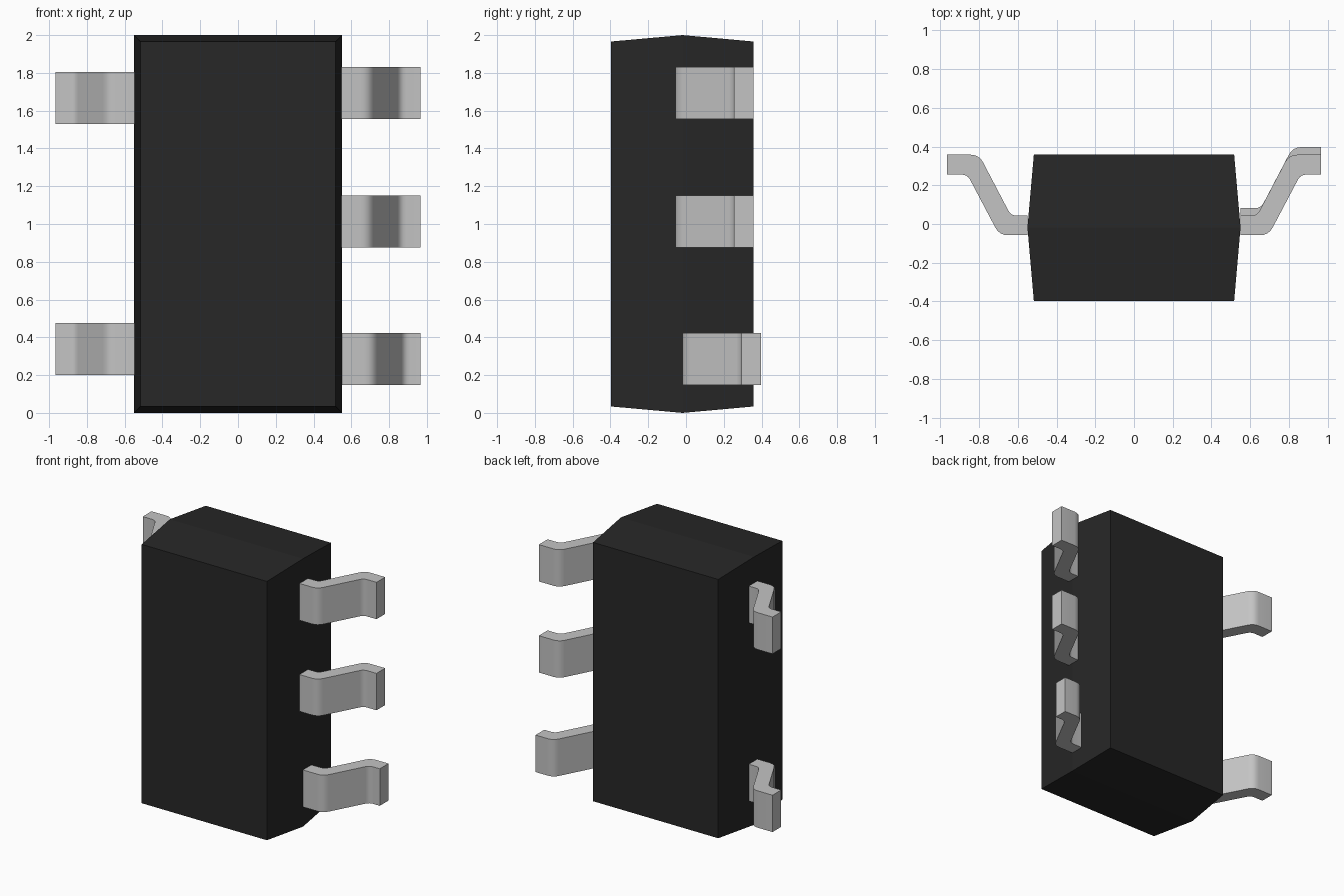
import bpy, bmesh
from mathutils import Vector

cube = bpy.data.objects.get("Cube")
if cube:
    bpy.data.objects.remove(cube, do_unlink=True)


def material(name, rgb, roughness):
    mat = bpy.data.materials.new(name)
    mat.use_nodes = True
    mat.diffuse_color = (*rgb, 1)
    bsdf = mat.node_tree.nodes["Principled BSDF"]
    bsdf.inputs["Base Color"].default_value = (*rgb, 1)
    bsdf.inputs["Roughness"].default_value = roughness
    return mat


black = material("black plastic", (0.02, 0.02, 0.02), 0.6)
silver = material("silver metal", (0.55, 0.55, 0.55), 0.5)


def add_object(name, bm, mat):
    bmesh.ops.recalc_face_normals(bm, faces=bm.faces[:])
    mesh = bpy.data.meshes.new(name)
    bm.to_mesh(mesh)
    bm.free()
    mesh.materials.append(mat)
    obj = bpy.data.objects.new(name, mesh)
    bpy.context.collection.objects.link(obj)
    return obj


# Moulded body: three rectangular sections along y, widest at the seam
def build_body():
    bm = bmesh.new()
    rings = []
    for y, half_x, half_z in ((-0.397, 0.517, 0.966), (-0.018, 0.55, 1.0), (0.358, 0.517, 0.966)):
        rings.append([bm.verts.new((sx * half_x, y, 1 + sz * half_z))
                      for sx, sz in ((-1, -1), (1, -1), (1, 1), (-1, 1))])
    for a, b in zip(rings, rings[1:]):
        for i in range(4):
            j = (i + 1) % 4
            bm.faces.new((a[i], a[j], b[j], b[i]))
    bm.faces.new(rings[0])
    bm.faces.new(rings[-1])
    add_object("body", bm, black)


# Round one profile corner with a short quadratic arc
def rounded(prev, corner, nxt, size, steps=4):
    a = corner + (prev - corner).normalized() * size
    b = corner + (nxt - corner).normalized() * size
    return [a * (1 - t) ** 2 + corner * 2 * t * (1 - t) + b * t * t
            for t in (i / steps for i in range(steps + 1))]


# Gull-wing lead outline in x, y with the bend size of each corner
LEAD = ((0.549, -0.058, 0), (0.695, -0.058, 0.045), (0.86, 0.255, 0.03), (0.965, 0.255, 0),
        (0.965, 0.358, 0), (0.80, 0.358, 0.045), (0.635, 0.043, 0.03), (0.549, 0.043, 0))


def build_lead(name, side, z0, z1, bend_dx=0.0, dy=0.0):
    pts = [Vector((x + (bend_dx if size else 0), y + dy)) for x, y, size in LEAD]
    outline = []
    for i, p in enumerate(pts):
        size = LEAD[i][2]
        outline += rounded(pts[i - 1], p, pts[(i + 1) % len(pts)], size) if size else [p]
    bm = bmesh.new()
    base = bm.faces.new([bm.verts.new((side * p.x, p.y, z0)) for p in outline])
    top = bmesh.ops.extrude_face_region(bm, geom=[base])["geom"]
    bmesh.ops.translate(bm, vec=(0, 0, z1 - z0),
                        verts=[v for v in top if isinstance(v, bmesh.types.BMVert)])
    obj = add_object(name, bm, silver)
    bpy.ops.object.select_all(action='DESELECT')
    obj.select_set(True)
    bpy.context.view_layer.objects.active = obj
    bpy.ops.object.shade_smooth_by_angle(angle=0.6)


build_body()

# Three leads on the +x side; the lowest sits slightly further back
build_lead("left_lead_top", 1, 1.555, 1.83)
build_lead("left_lead_middle", 1, 0.875, 1.15)
build_lead("left_lead_bottom", 1, 0.147, 0.423, bend_dx=0.02, dy=0.039)

# Two leads on the -x side
build_lead("right_lead_top", -1, 1.53, 1.805)
build_lead("right_lead_bottom", -1, 0.20, 0.475)
